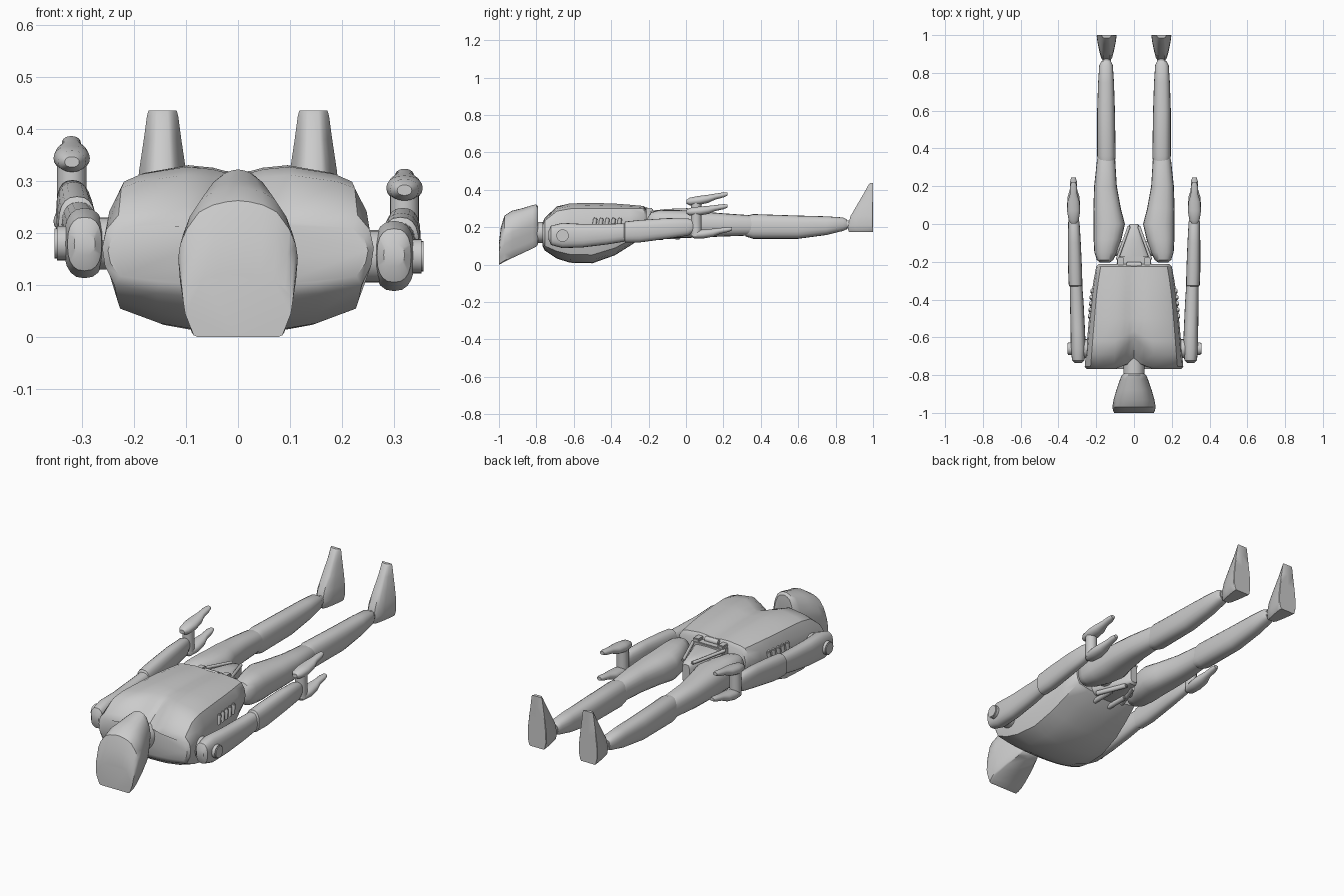
import bpy, bmesh, math
from mathutils import Vector

cube = bpy.data.objects.get("Cube")
if cube:
    bpy.data.objects.remove(cube, do_unlink=True)


def finish(name, bm, angle=38):
    bmesh.ops.recalc_face_normals(bm, faces=bm.faces)
    mesh = bpy.data.meshes.new(name)
    bm.to_mesh(mesh)
    bm.free()
    obj = bpy.data.objects.new(name, mesh)
    bpy.context.collection.objects.link(obj)
    bpy.ops.object.select_all(action='DESELECT')
    obj.select_set(True)
    bpy.context.view_layer.objects.active = obj
    bpy.ops.object.shade_smooth_by_angle(angle=math.radians(angle))
    return obj


def rounded(power=2.5, steps=10):
    """Half of a rounded-square outline, from top to bottom."""
    half = []
    for i in range(steps + 1):
        a = math.pi * i / steps
        s, c = math.sin(a), math.cos(a)
        half.append((abs(s) ** (2 / power) if 0 < i < steps else 0,
                     math.copysign(abs(c) ** (2 / power), c)))
    return half


def loft(name, stations, half, axis='y', side=1, deform=None, angle=38):
    """Skin rings of (position, centre x, low, high, half width)."""
    outline = half + [(-u, v) for u, v in reversed(half[1:-1])]
    bm = bmesh.new()
    rings = []
    for s, cx, low, high, hw in stations:
        ring = []
        for u, v in outline:
            x = side * (cx + u * hw)
            w = (low + high) / 2 + v * (high - low) / 2
            co = Vector((x, s, w) if axis == 'y' else (x, w, s))
            ring.append(bm.verts.new(deform(co) if deform else co))
        rings.append(ring)
    n = len(outline)
    for a, b in zip(rings, rings[1:]):
        for i in range(n):
            j = (i + 1) % n
            bm.faces.new((a[i], a[j], b[j], b[i]))
    bm.faces.new(rings[0])
    bm.faces.new(rings[-1])
    return finish(name, bm, angle)


def rod(name, start, end, radius, sides=20, bevel=0.004):
    a, b = Vector(start), Vector(end)
    bm = bmesh.new()
    bmesh.ops.create_cone(bm, cap_ends=True, segments=sides, radius1=radius,
                          radius2=radius, depth=(b - a).length)
    rims = [e for e in bm.edges if abs(e.verts[0].co.z - e.verts[1].co.z) < 1e-5]
    bmesh.ops.bevel(bm, geom=rims, offset=bevel, segments=2, affect='EDGES')
    rot = (b - a).to_track_quat('Z', 'Y').to_matrix()
    for v in bm.verts:
        v.co = rot @ v.co + (a + b) / 2
    return finish(name, bm)


def box(name, centre, size):
    bm = bmesh.new()
    bmesh.ops.create_cube(bm, size=1)
    for v in bm.verts:
        v.co = Vector(centre) + Vector([c * s for c, s in zip(v.co, size)])
    bmesh.ops.bevel(bm, geom=bm.edges[:], offset=0.004, segments=2, affect='EDGES')
    return finish(name, bm)


ROUND = rounded()
TORSO = [(0, .92), (.1, .93), (.2, .97), (.4, 1), (.75, .91), (.88, .82), (.97, .5),
         (1, .1), (.98, -.3), (.91, -.72), (.6, -.9), (.3, -.98), (0, -1)]
HEAD = [(0, 1), (.2, .98), (.42, .93), (.65, .82), (.86, .55), (.97, .3), (1, .1),
        (.97, -.25), (.88, -.65), (.81, -.95), (.74, -1), (0, -1)]
FOOT = [(0, 1), (.96, 1), (1, .96), (.92, .5), (.75, -.2), (.55, -.8), (.35, -1), (0, -1)]


# Torso shell, with a collar notch at the neck
def notch(co):
    centre = max(0, 1 - abs(co.x) / .1)
    upper = min(1, max(0, (co.z - .17) / .1))
    front = min(1, max(0, (-.5 - co.y) / .2))
    co.y += .09 * centre * upper * front
    return co


loft("torso", [(-.768, 0, .1, .22, .25), (-.755, 0, .075, .25, .261),
               (-.69, 0, .032, .311, .255), (-.62, 0, .01, .327, .249),
               (-.5, 0, .007, .33, .238), (-.38, 0, .05, .326, .226),
               (-.3, 0, .1, .32, .214), (-.225, 0, .15, .313, .2),
               (-.212, 0, .165, .295, .188)], TORSO, deform=notch)

# Head and neck
loft("head", [(-1, 0, 0, .12, .105), (-.99, 0, .004, .2, .11),
              (-.97, 0, .016, .262, .115), (-.93, 0, .035, .288, .108),
              (-.88, 0, .058, .3, .094), (-.82, 0, .086, .318, .073),
              (-.8, 0, .096, .322, .064), (-.79, 0, .11, .31, .052)], HEAD)
rod("neck", (0, -.82, .172), (0, -.64, .172), .056, 24)

# Pelvis, belt and abdominal fittings
loft("pelvis", [(-.26, 0, .16, .27, .1), (-.17, 0, .15, .28, .085),
                (-.08, 0, .145, .275, .05), (-.01, 0, .15, .265, .028),
                (0, 0, .16, .255, .02)], rounded(4))
box("belt_plate", (0, -.208, .27), (.18, .07, .04))
rod("belt_pin", (-.04, -.215, .295), (.04, -.215, .295), .014, 12)
rod("hip_axle", (-.15, -.13, .21), (.15, -.13, .21), .04)
for side, word in ((1, "left"), (-1, "right")):
    box(word + "_belt_block", (side * .07, -.2, .29), (.035, .045, .025))
    rod(word + "_pelvis_strut", (side * .09, -.19, .28), (side * .025, -.01, .264), .008, 10)
    rod(word + "_lower_strut", (side * .08, -.19, .15), (side * .02, -.03, .147), .012, 10)
    rod(word + "_waist_piston", (side * .045, -.25, .145), (side * .045, -.12, .145), .013, 10)

for side, word in ((1, "left"), (-1, "right")):
    # Flank vents
    for i in range(5):
        y = -.488 + i * .033
        x = side * (.233 - i * .003)
        rod(f"{word}_vent_{i + 1}", (x, y - .004, .198), (x, y + .004, .25), .011, 10)

    # Legs
    loft(word + "_thigh", [(-.205, .155, .19, .25, .025), (-.19, .153, .165, .278, .044),
                           (-.15, .15, .15, .29, .06), (-.08, .14, .142, .292, .074),
                           (0, .131, .142, .29, .083), (.08, .142, .146, .284, .073),
                           (.2, .151, .15, .274, .06), (.33, .148, .155, .265, .049),
                           (.38, .144, .165, .25, .043)], ROUND, side=side)
    loft(word + "_shin", [(.305, .145, .175, .235, .025), (.32, .145, .15, .26, .043),
                          (.36, .146, .138, .27, .049), (.6, .148, .138, .262, .047),
                          (.75, .148, .158, .258, .042), (.84, .148, .18, .252, .036),
                          (.862, .147, .19, .24, .025)], ROUND, side=side)
    rod(word + "_ankle", (side * .145, .84, .215), (side * .145, .9, .215), .022, 16)
    loft(word + "_foot", [(.173, .145, .875, 1, .04), (.18, .145, .868, 1, .046),
                          (.21, .145, .865, 1, .053), (.26, .145, .88, 1, .052),
                          (.32, .145, .915, 1, .045), (.38, .145, .95, 1, .036),
                          (.425, .145, .975, 1, .03), (.435, .145, .984, 1, .027)],
         FOOT, axis='z', side=side)

    # Arms: the right one is lifted a little higher
    def lift(co, side=side):
        if side < 0:
            co.z += .023 + .04 * (co.y + .7) / .9
            co.x += .006 * max(0, .3 - co.y) - .001
        return co

    def arm_rod(name, start, end, radius, sides):
        rod(name, lift(Vector(start)), lift(Vector(end)), radius, sides)

    loft(word + "_upper_arm", [(-.735, .3, .135, .18, .02), (-.722, .3, .105, .208, .033),
                               (-.66, .3, .088, .223, .04), (-.55, .302, .092, .217, .038),
                               (-.42, .306, .108, .218, .036), (-.3, .31, .128, .22, .032)],
         ROUND, side=side, deform=lift)
    arm_rod(word + "_shoulder_disc", (side * .27, -.66, .155), (side * .357, -.66, .155), .033, 24)
    arm_rod(word + "_shoulder_axle", (side * .2, -.66, .155), (side * .29, -.66, .155), .05, 24)
    loft(word + "_forearm", [(-.34, .312, .145, .2, .022), (-.325, .312, .118, .23, .036),
                             (-.25, .314, .118, .238, .037), (-.1, .317, .138, .248, .034),
                             (.01, .319, .155, .247, .03), (.04, .32, .175, .235, .02)],
         ROUND, side=side, deform=lift)

    # Two-pronged hand
    arm_rod(word + "_wrist", (side * .32, .055, .15), (side * .32, .055, .29), .028, 20)
    for part, dy, dz in (("upper", 0, 0), ("lower", .025, -.122)):
        stations = [(.002, .32, .272, .292, .014), (.02, .32, .262, .303, .027),
                    (.07, .32, .262, .31, .035), (.12, .32, .271, .314, .031),
                    (.155, .32, .286, .318, .02), (.2, .32, .296, .323, .018),
                    (.222, .32, .305, .322, .012)]
        loft(f"{word}_{part}_finger",
             [(y + dy, x, a + dz, b + dz, w) for y, x, a, b, w in stations],
             rounded(2.2), side=side, deform=lift)
